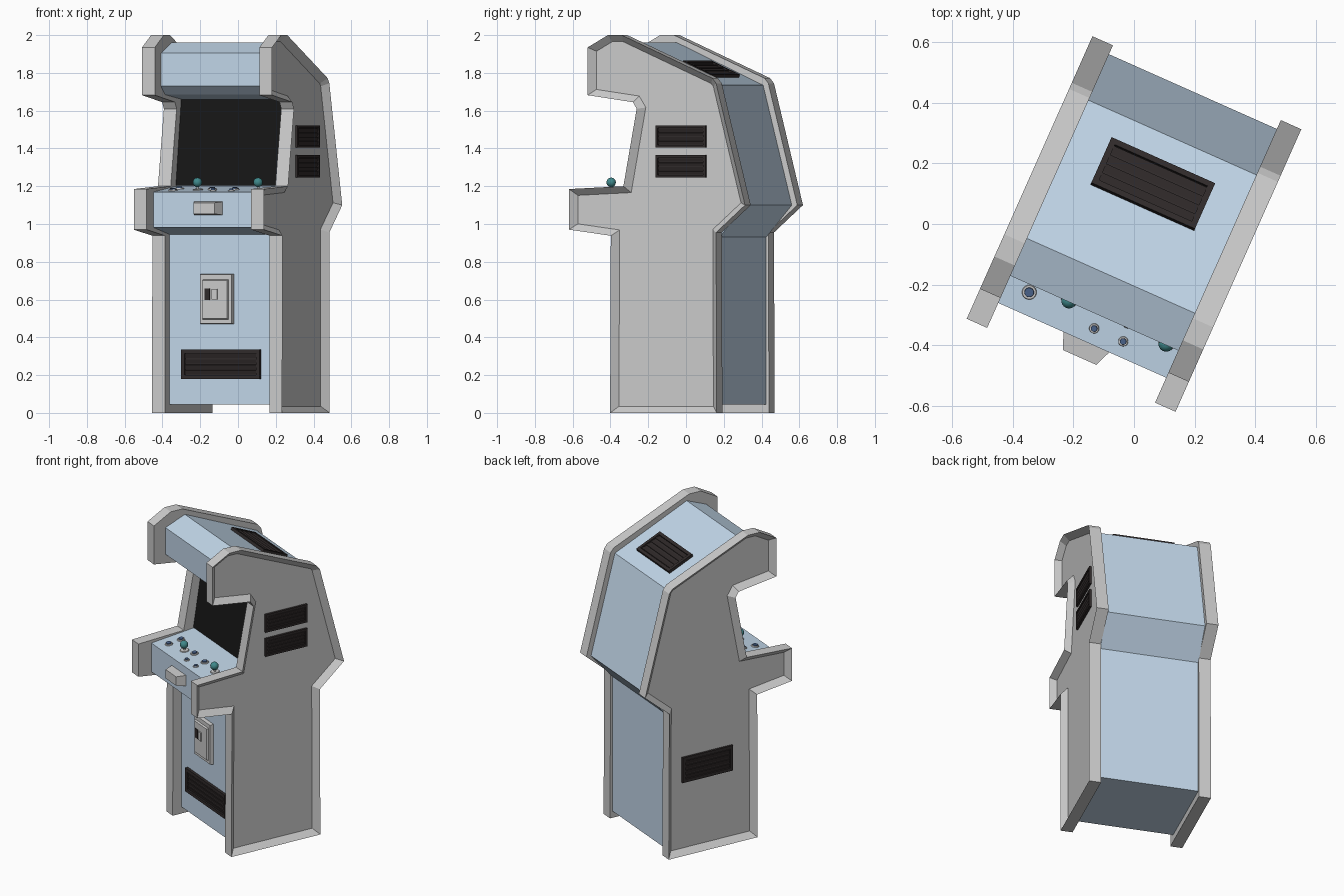
import bpy, bmesh, math
from mathutils import Matrix, Vector

if "Cube" in bpy.data.objects:
    bpy.data.objects.remove(bpy.data.objects["Cube"])

TURN = Matrix.Rotation(math.radians(-24), 4, 'Z')   # the whole cabinet stands turned


def colour(name, rgb):
    m = bpy.data.materials.new(name)
    m.diffuse_color = (*rgb, 1)
    m.use_nodes = True
    m.node_tree.nodes["Principled BSDF"].inputs["Base Color"].default_value = m.diffuse_color
    return m


BLUE = colour("panel_blue", (0.54, 0.68, 0.82))
DARK = colour("vent_dark", (0.03, 0.024, 0.024))
BLACK = colour("screen_black", (0.008, 0.008, 0.008))
NAVY = colour("button_navy", (0.07, 0.13, 0.27))
TEAL = colour("knob_teal", (0.05, 0.25, 0.26))


def finish(name, bm, mat=None, smooth=False):
    bmesh.ops.recalc_face_normals(bm, faces=bm.faces)
    bm.transform(TURN)
    me = bpy.data.meshes.new(name)
    bm.to_mesh(me)
    bm.free()
    if mat:
        me.materials.append(mat)
    ob = bpy.data.objects.new(name, me)
    bpy.context.collection.objects.link(ob)
    if smooth:
        for p in me.polygons:
            p.use_smooth = len(p.vertices) < 5
    return ob


def frame(origin, x, y):
    x, y = Vector(x).normalized(), Vector(y).normalized()
    m = Matrix((x, y, x.cross(y))).transposed().to_4x4()
    m.translation = origin
    return m


def box(bm, at, c, size, tilt=0):
    m = at @ Matrix.Translation(c) @ Matrix.Rotation(tilt, 4, 'X') @ Matrix.Diagonal((*size, 1))
    bmesh.ops.create_cube(bm, size=1, matrix=m)


def prism(profile, u0, u1):
    bm = bmesh.new()
    f = bm.faces.new([bm.verts.new((u0, v, z)) for v, z in profile])
    ext = bmesh.ops.extrude_face_region(bm, geom=[f])
    top = [g for g in ext['geom'] if isinstance(g, bmesh.types.BMFace)][0]
    bmesh.ops.translate(bm, verts=top.verts, vec=(u1 - u0, 0, 0))
    bmesh.ops.recalc_face_normals(bm, faces=bm.faces)
    return bm, top


# side panels with sunken outer faces
SIDE = [(-.272, 0), (-.268, .938), (-.51, .97), (-.51, 1.185), (-.195, 1.2),
        (-.118, 1.61), (-.14, 1.645), (-.402, 1.682), (-.402, 1.935), (-.285, 2.0),
        (-.205, 2.0), (.32, 1.772), (.342, 1.745), (.51, 1.1), (.342, .955), (.346, 0)]
for name, s in (("left_side_panel", -1), ("right_side_panel", 1)):
    bm, outer = prism(SIDE, s * .303, s * .377)
    bmesh.ops.inset_region(bm, faces=[outer], thickness=.035, depth=-.036, use_even_offset=True)
    finish(name, bm)

# blue body between the sides
BODY = [(-.212, .045), (-.212, .945), (-.42, .982), (-.42, 1.17), (-.12, 1.2),
        (-.05, 1.66), (-.27, 1.685), (-.322, 1.73), (-.322, 1.905), (-.187, 1.96),
        (.312, 1.735), (.478, 1.1), (.33, .93), (.33, .045)]
bm, _ = prism(BODY, -.304, .304)
finish("cabinet_body", bm, BLUE)

# screen
bm, _ = prism([(-.128, 1.203), (-.058, 1.66), (-.045, 1.66), (-.11, 1.203)], -.303, .303)
finish("screen", bm, BLACK)


# slatted vents
def vent(name, w, h, at, rim=.02, slats=4):
    bm = bmesh.new()
    box(bm, at, (0, 0, 0), (w - .01, h - .01, .008))
    for s in (-1, 1):
        box(bm, at, (0, s * (h - rim) / 2, .003), (w, rim, .022))
        box(bm, at, (s * (w - rim) / 2, 0, .003), (rim, h - 2 * rim, .022))
    gap = (h - 2 * rim) / slats
    for i in range(slats):
        box(bm, at, (0, (i - (slats - 1) / 2) * gap, .006), (w - 2 * rim, gap * .8, .004), .3)
    finish(name, bm, DARK)


UP = (0, 0, 1)
vent("front_vent", .455, .155, frame((0, -.216, .258), (1, 0, 0), UP))
vent("right_vent_upper", .29, .118, frame((.341, .125, 1.463), (0, 1, 0), UP), .014)
vent("right_vent_lower", .29, .118, frame((.341, .125, 1.305), (0, 1, 0), UP), .014)
vent("left_vent", .35, .165, frame((-.341, .06, .55), (0, -1, 0), UP))
vent("top_vent", .374, .18, frame((.003, .144, 1.815), (1, 0, 0), (0, .499, -.225)))


# tapered plate used for the coin door and the front handle
def plate(bm, at, w, h, d, taper):
    f = bm.faces.new([bm.verts.new(at @ Vector((x * w / 2, y * h / 2, 0)))
                      for x, y in ((-1, -1), (1, -1), (1, 1), (-1, 1))])
    top = [g for g in bmesh.ops.extrude_face_region(bm, geom=[f])['geom']
           if isinstance(g, bmesh.types.BMFace)][0]
    for v in top.verts:
        p = at.inverted() @ v.co
        v.co = at @ Vector((p.x - math.copysign(taper, p.x), p.y - math.copysign(min(taper, .006), p.y), d))


door = frame((-.025, -.212, .603), (1, 0, 0), UP)
bm = bmesh.new()
plate(bm, door, .19, .265, .022, .004)
plate(bm, door @ Matrix.Translation((0, -.003, .022)), .15, .21, .012, .004)
box(bm, door, (.0, .025, .036), (.03, .055, .012))
finish("coin_door", bm)
bm = bmesh.new()
box(bm, door, (-.043, .025, .034), (.03, .06, .006))
finish("coin_slot", bm, DARK)

bm = bmesh.new()
plate(bm, frame((.015, -.42, 1.083), (1, 0, 0), UP), .165, .07, .055, .022)
finish("front_handle", bm)


# controls on the sloped deck
def deck(u, v):
    return frame((u, v, 1.17 + .1 * (v + .42)), (1, 0, 0), (0, 1, .1))


def disc(bm, at, r, z0, z1, r2=None):
    bmesh.ops.create_cone(bm, cap_ends=True, segments=20, radius1=r, radius2=r2 or r, depth=z1 - z0,
                          matrix=at @ Matrix.Translation((0, 0, (z0 + z1) / 2)))


BUTTONS = [(-.224, -.346, .025), (-.224, -.26, .025), (-.02, -.29, .025),
           (.115, -.3, .025), (.125, -.368, .017), (.02, -.368, .017)]
rings, caps = bmesh.new(), bmesh.new()
for u, v, r in BUTTONS:
    disc(rings, deck(u, v), r, -.002, .006, r * .9)
    disc(caps, deck(u, v), r * .68, 0, .012, r * .6)
finish("button_rings", rings, None, True)
finish("button_caps", caps, NAVY, True)

shafts, knobs = bmesh.new(), bmesh.new()
for u in (-.093, .258):
    at = deck(u, -.315)
    disc(shafts, at, .028, -.002, .005, .025)
    disc(shafts, at, .007, 0, .03)
    bmesh.ops.create_uvsphere(knobs, u_segments=20, v_segments=12, radius=.025,
                              matrix=at @ Matrix.Translation((0, 0, .04)))
finish("joystick_shafts", shafts, None, True)
finish("joystick_knobs", knobs, TEAL, True)
